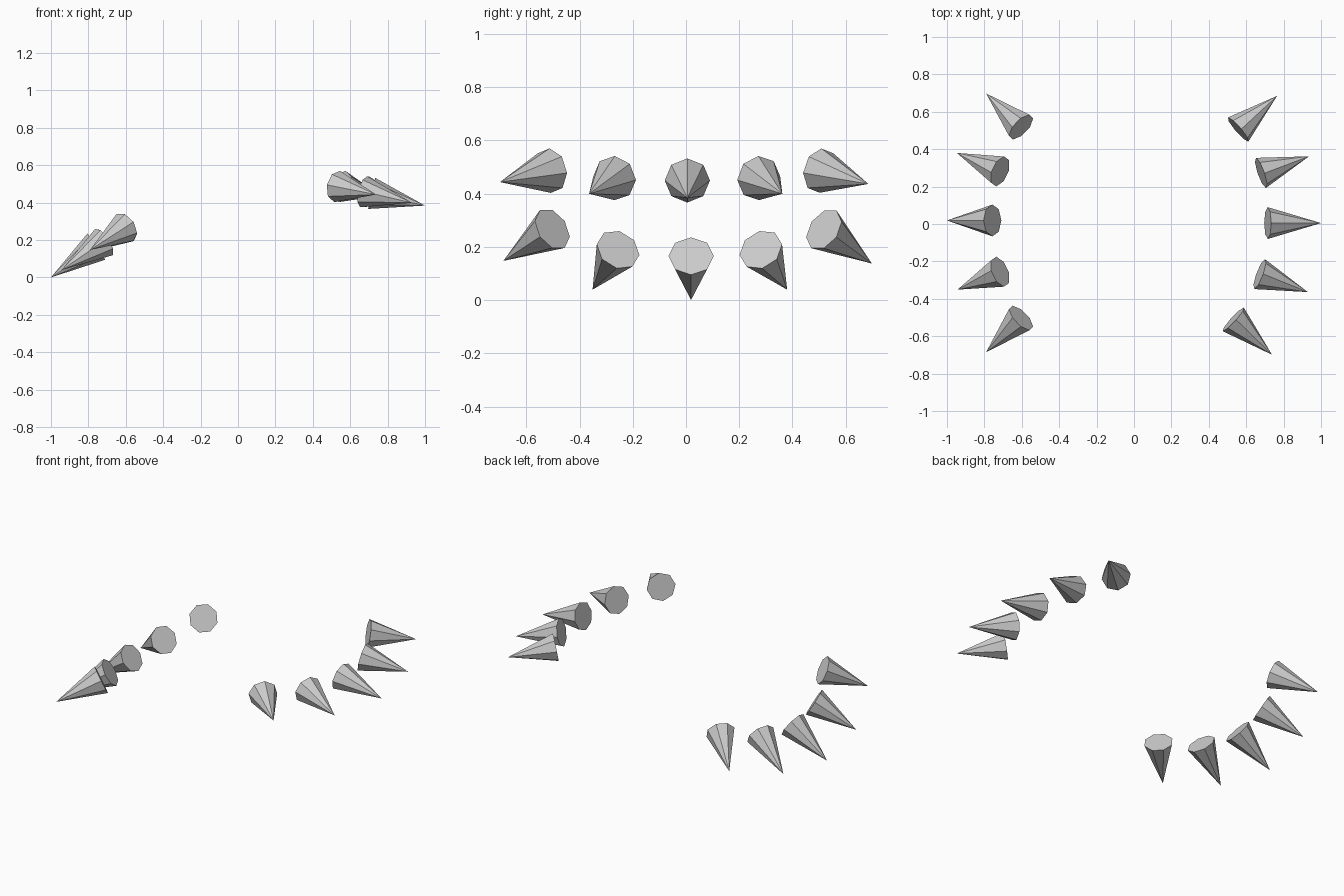
import bpy, bmesh
from math import radians
from mathutils import Vector, Matrix

if "Cube" in bpy.data.objects:
    bpy.data.objects.remove(bpy.data.objects["Cube"])

RADIUS = 0.085


def spike(name, base, tip, roll):
    """Eight-sided cone from base centre to tip; roll turns its top corner toward y = 0."""
    base, tip = Vector(base), Vector(tip)
    axis = (tip - base).normalized()
    up = (Vector((0, 0, 1)) - axis * axis.z).normalized()
    inward = -1 if base.y > 0 else 1
    side = up.cross(axis)
    if side.y * inward < 0:
        side = -side
    # right-handed frame with a corner on the rolled up direction
    turn = radians(roll)
    corner = Matrix.Rotation(turn, 3, up.cross(side)) @ up
    frame = Matrix((corner, axis.cross(corner), axis)).transposed().to_4x4()

    length = (tip - base).length
    bm = bmesh.new()
    bmesh.ops.create_cone(bm, cap_ends=True, segments=8, radius1=RADIUS,
                          radius2=0, depth=length)
    bmesh.ops.remove_doubles(bm, verts=bm.verts, dist=1e-5)
    bmesh.ops.recalc_face_normals(bm, faces=bm.faces)
    mesh = bpy.data.meshes.new(name)
    bm.to_mesh(mesh)
    bm.free()
    obj = bpy.data.objects.new(name, mesh)
    obj.matrix_world = Matrix.Translation((base + tip) / 2) @ frame
    bpy.context.collection.objects.link(obj)


# lower row, fanning out to the left: base centre, tip, roll
left_row = [
    ((-0.604, -0.502, 0.267), (-0.791, -0.686, 0.147), 22.5),
    ((-0.716, -0.255, 0.189), (-0.944, -0.351, 0.039), 16),
    ((-0.757, 0.019, 0.165), (-1.000, 0.019, 0.000), 0),
    ((-0.716, 0.281, 0.189), (-0.947, 0.380, 0.039), 16),
    ((-0.604, 0.518, 0.265), (-0.791, 0.698, 0.137), 22.5),
]
# upper row, fanning out to the right
right_row = [
    ((0.531, -0.510, 0.486), (0.738, -0.699, 0.443), 6),
    ((0.672, -0.268, 0.458), (0.930, -0.364, 0.399), 5),
    ((0.715, 0.005, 0.449), (1.000, 0.005, 0.384), 0),
    ((0.679, 0.273, 0.458), (0.936, 0.362, 0.399), 5),
    ((0.557, 0.505, 0.486), (0.765, 0.685, 0.436), 6),
]
for label, row in (("left", left_row), ("right", right_row)):
    for i, (base, tip, roll) in enumerate(row, 1):
        spike(f"{label}_spike_{i}", base, tip, roll)
